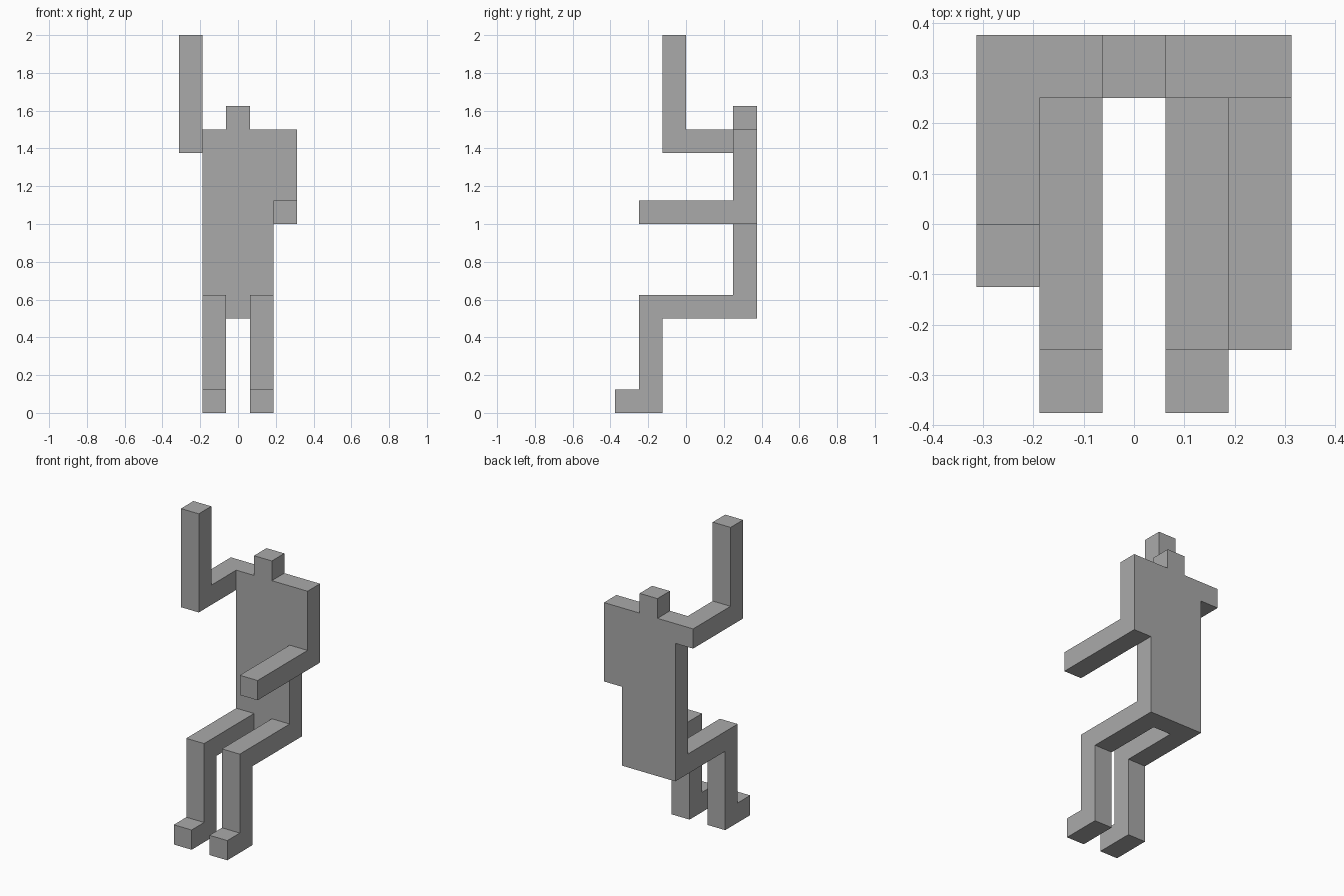
import bpy
import bmesh

UNIT = 0.125  # every part is built on this block size

if "Cube" in bpy.data.objects:
    bpy.data.objects.remove(bpy.data.objects["Cube"], do_unlink=True)

grey = bpy.data.materials.new("plain_grey")
grey.use_nodes = True
colour = (0.4, 0.4, 0.4, 1)
grey.diffuse_color = colour
grey.node_tree.nodes["Principled BSDF"].inputs["Base Color"].default_value = colour


def extrude_profile(name, profile, start, depth, axis):
    """Extrude a flat block-unit profile along x (side profile) or y (front profile)."""
    bm = bmesh.new()
    if axis == "x":
        points = [(start, a, b) for a, b in profile]
        step = (depth * UNIT, 0, 0)
    else:
        points = [(a, start, b) for a, b in profile]
        step = (0, depth * UNIT, 0)
    face = bm.faces.new([bm.verts.new([c * UNIT for c in p]) for p in points])
    result = bmesh.ops.extrude_face_region(bm, geom=[face], use_keep_orig=True)
    verts = [v for v in result["geom"] if isinstance(v, bmesh.types.BMVert)]
    bmesh.ops.translate(bm, verts=verts, vec=step)
    bmesh.ops.recalc_face_normals(bm, faces=bm.faces)
    mesh = bpy.data.meshes.new(name)
    bm.to_mesh(mesh)
    bm.free()
    mesh.materials.append(grey)
    obj = bpy.data.objects.new(name, mesh)
    bpy.context.collection.objects.link(obj)
    return obj


# Torso and head share one flat outline
extrude_profile("torso_and_head",
                [(-1.5, 4), (1.5, 4), (1.5, 12), (0.5, 12), (0.5, 13),
                 (-0.5, 13), (-0.5, 12), (-1.5, 12)], 2, 1, "y")

# Seated legs: thigh, shin and foot
leg = [(2, 4), (2, 5), (-2, 5), (-2, 1), (-3, 1), (-3, 0), (-1, 0), (-1, 4)]
for side, start in (("left", 0.5), ("right", -1.5)):
    extrude_profile(side + "_leg", leg, start, 1, "x")

# Left arm hangs down with the forearm reaching forward
extrude_profile("left_arm",
                [(3, 8), (3, 12), (2, 12), (2, 9), (-2, 9), (-2, 8)],
                1.5, 1, "x")

# Right arm reaches forward with the forearm raised
extrude_profile("right_arm",
                [(3, 11), (3, 12), (0, 12), (0, 16), (-1, 16), (-1, 11)],
                -2.5, 1, "x")
